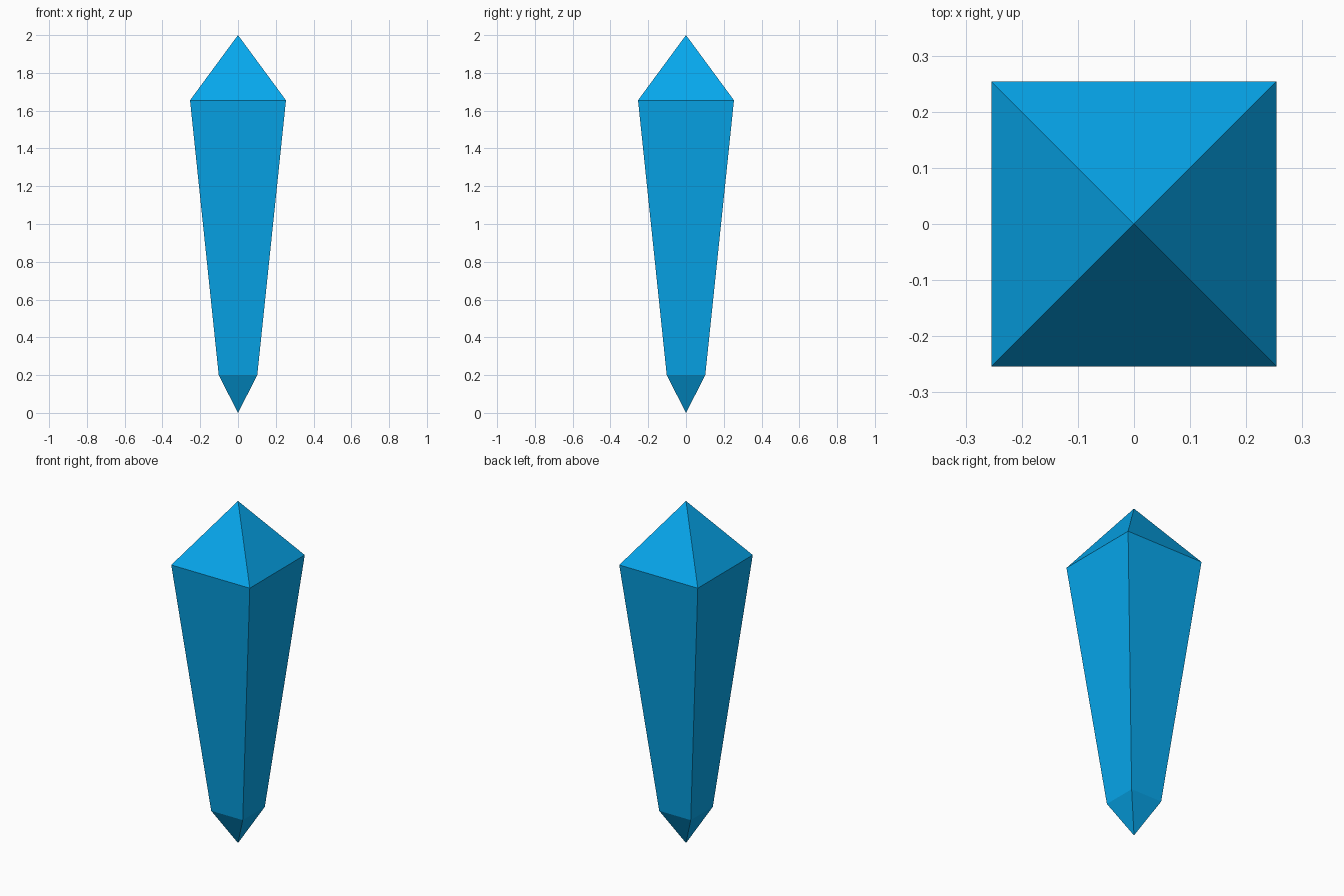
import bpy, bmesh

if "Cube" in bpy.data.objects:
    bpy.data.objects.remove(bpy.data.objects["Cube"])

# Vertical profile of the crystal: (half width, height)
RINGS = [(0.102, 0.2), (0.254, 1.655)]
BOTTOM, TOP = 0.0, 2.0

bm = bmesh.new()

# Square rings and the two pointed ends
rings = [[bm.verts.new((sx * w, sy * w, z))
          for sx, sy in ((-1, -1), (1, -1), (1, 1), (-1, 1))]
         for w, z in RINGS]
low_tip = bm.verts.new((0, 0, BOTTOM))
high_tip = bm.verts.new((0, 0, TOP))

# Four flat sides: lower point, long shaft, upper point
low, high = rings
for i in range(4):
    j = (i + 1) % 4
    bm.faces.new((low_tip, low[j], low[i]))
    bm.faces.new((low[i], low[j], high[j], high[i]))
    bm.faces.new((high[i], high[j], high_tip))
bmesh.ops.recalc_face_normals(bm, faces=bm.faces)

mesh = bpy.data.meshes.new("crystal")
bm.to_mesh(mesh)
bm.free()
crystal = bpy.data.objects.new("crystal", mesh)
bpy.context.collection.objects.link(crystal)

# Blue crystal colour
blue = bpy.data.materials.new("crystal_blue")
blue.diffuse_color = (0.002, 0.39, 0.85, 1)
blue.use_nodes = True
blue.node_tree.nodes["Principled BSDF"].inputs["Base Color"].default_value = blue.diffuse_color
mesh.materials.append(blue)
